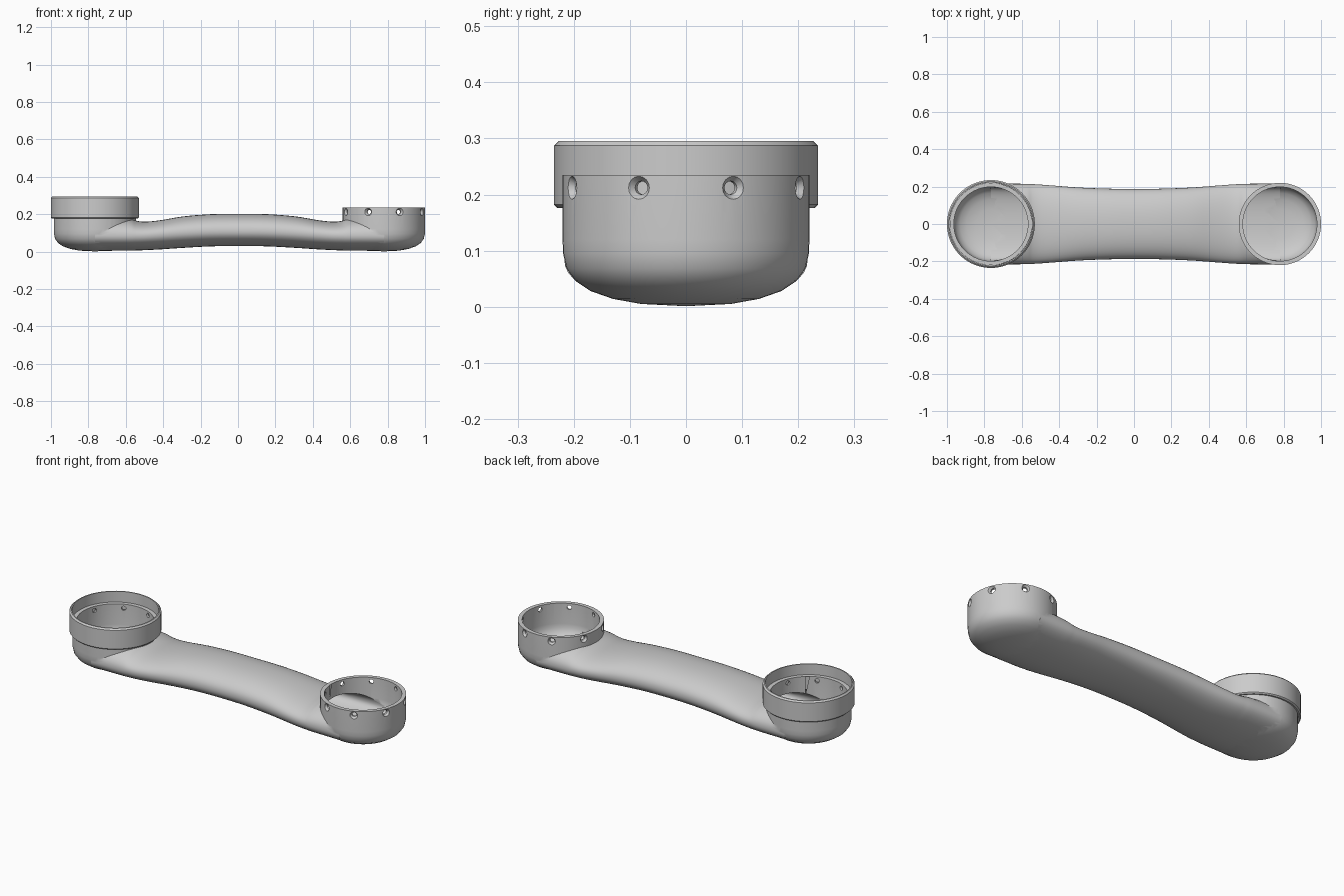
import bpy, bmesh
from math import sin, cos, pi, radians
from mathutils import Vector, Matrix

if "Cube" in bpy.data.objects:
    bpy.data.objects.remove(bpy.data.objects["Cube"])

MID = 0.0075                      # centre between the two cups
ENDS = (-0.765, 0.78)             # cup centres in x
WALL = 0.022


def finish(bm, name):
    bmesh.ops.recalc_face_normals(bm, faces=bm.faces)
    me = bpy.data.meshes.new(name)
    bm.to_mesh(me)
    bm.free()
    ob = bpy.data.objects.new(name, me)
    bpy.context.collection.objects.link(ob)
    return ob


def revolve(name, profile, cx, closed=False, n=64):
    """Spin an (r, z) profile about a vertical axis at x = cx."""
    bm = bmesh.new()
    rows = []
    for r, z in profile:
        if r == 0:
            rows.append([bm.verts.new((cx, 0, z))] * n)
        else:
            rows.append([bm.verts.new((cx + r * cos(2 * pi * i / n), r * sin(2 * pi * i / n), z))
                         for i in range(n)])
    pairs = list(zip(rows, rows[1:])) + ([(rows[-1], rows[0])] if closed else [])
    for a, b in pairs:
        for i in range(n):
            j = (i + 1) % n
            bm.faces.new(list(dict.fromkeys((a[i], a[j], b[j], b[i]))))
    return finish(bm, name)


def catmull(pts, steps):
    out = []
    for i in range(len(pts) - 1):
        p0, p1, p2 = pts[max(i - 1, 0)], pts[i], pts[i + 1]
        p3 = pts[min(i + 2, len(pts) - 1)]
        for s in range(steps):
            t = s / steps
            out.append([0.5 * (2 * b + (c - a) * t + (2 * a - 5 * b + 4 * c - d) * t * t
                               + (3 * b - a - 3 * c + d) * t ** 3)
                        for a, b, c, d in zip(p0, p1, p2, p3)])
    return out + [list(pts[-1])]


# half of the tube: distance from middle, bottom z, widest z, top z, half width
HALF = [(0.00, .030, .110, .202, .187), (0.15, .028, .109, .200, .189),
        (0.30, .020, .102, .188, .195), (0.42, .012, .093, .168, .204),
        (0.50, .008, .087, .160, .210), (0.55, .006, .086, .165, .213),
        (0.60, .005, .085, .182, .215), (0.7725, .004, .085, .200, .217)]
STATIONS = catmull([(-h[0],) + h[1:] for h in reversed(HALF[1:])] + HALF, 4)


def tube(name, inset, n=48):
    """Loft superellipse sections along x."""
    bm = bmesh.new()
    rings = []
    for x, zb, zm, zt, w in STATIONS:
        ring = []
        for i in range(n):
            c, s = cos(2 * pi * i / n), sin(2 * pi * i / n)
            h = (zt - zm if s > 0 else zm - zb) - inset
            y = (w - inset) * abs(c) ** (2 / 2.2) * (1 if c > 0 else -1)
            z = zm + h * abs(s) ** (2 / 2.2) * (1 if s > 0 else -1)
            ring.append(bm.verts.new((MID + x, y, z)))
        rings.append(ring)
    for a, b in zip(rings, rings[1:]):
        for i in range(n):
            j = (i + 1) % n
            bm.faces.new((a[i], a[j], b[j], b[i]))
    bm.faces.new(rings[0])
    bm.faces.new(rings[-1])
    return finish(bm, name)


def boolean(ob, other, op):
    m = ob.modifiers.new(op, 'BOOLEAN')
    m.operation, m.solver, m.object = op, 'EXACT', other
    bpy.context.view_layer.objects.active = ob
    bpy.ops.object.modifier_apply(modifier=m.name)
    bpy.data.objects.remove(other)


def smooth(ob):
    bpy.ops.object.select_all(action='DESELECT')
    ob.select_set(True)
    bpy.context.view_layer.objects.active = ob
    bpy.ops.object.shade_smooth_by_angle(angle=radians(30))


# outer link body with a round-bottomed cup at each end
CUP = [(0, .001), (.08, .005), (.13, .014), (.17, .028), (.197, .046), (.213, .068),
       (.219, .095), (.22, .12), (.22, .235), (0, .235)]
BORE = [(0, .024), (.08, .028), (.13, .038), (.165, .053), (.186, .072), (.196, .098),
        (.198, .12), (.198, .30), (0, .30)]
body = tube("link_body", 0)
for cx in ENDS:
    boolean(body, revolve("cup", CUP, cx), 'UNION')

# hollow inside
boolean(body, tube("tube_bore", WALL), 'DIFFERENCE')
for cx in ENDS:
    boolean(body, revolve("cup_bore", BORE, cx), 'DIFFERENCE')

# countersunk screw holes around each cup
bm = bmesh.new()
for cx in ENDS:
    for k in range(8):
        turn = Matrix.Translation((cx, 0, .212)) @ Matrix.Rotation(radians(22.5 + 45 * k), 4, 'Z')
        rows = []
        for d, r in ((.18, .012), (.208, .012), (.2195, .0205), (.24, .0205)):
            rows.append([bm.verts.new(turn @ Vector((d, r * cos(2 * pi * i / 16), r * sin(2 * pi * i / 16))))
                         for i in range(16)])
        for a, b in zip(rows, rows[1:]):
            for i in range(16):
                j = (i + 1) % 16
                bm.faces.new((a[i], a[j], b[j], b[i]))
        bm.faces.new(rows[0])
        bm.faces.new(rows[-1])
boolean(body, finish(bm, "screw_holes"), 'DIFFERENCE')
smooth(body)

# collar ring around the left cup
collar = revolve("collar_ring", [(.221, .176), (.229, .176), (.235, .182), (.235, .287), (.227, .295),
                                 (.221, .295)], ENDS[0], closed=True)
smooth(collar)
